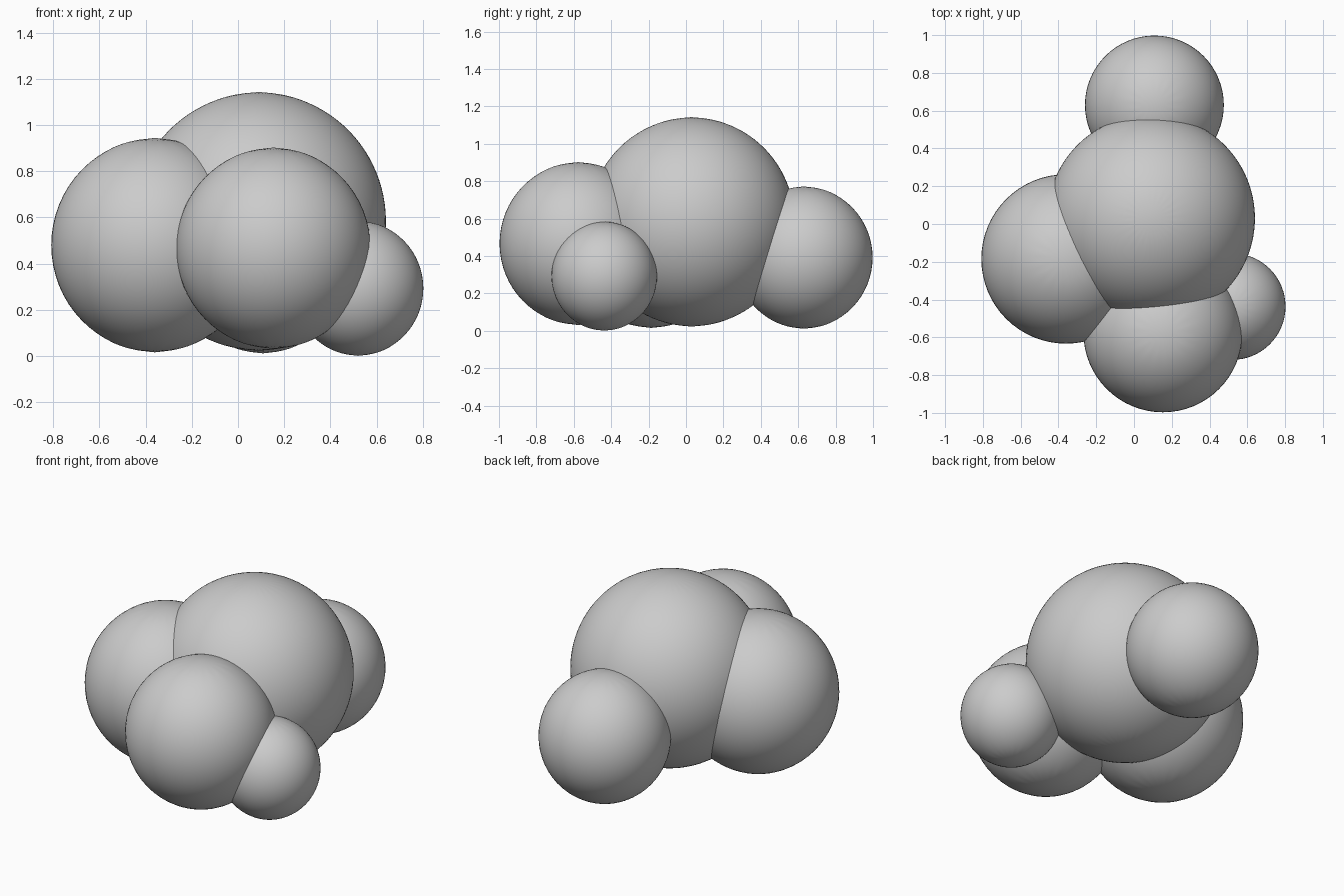
import bpy

if "Cube" in bpy.data.objects:
    bpy.data.objects.remove(bpy.data.objects["Cube"])


def puff(name, center, radius, segments=16, rings=8):
    """Rounded ball: coarse sphere smoothed by subdivision."""
    bpy.ops.mesh.primitive_uv_sphere_add(
        segments=segments, ring_count=rings, radius=radius, location=center)
    ob = bpy.context.object
    ob.name = name
    sub = ob.modifiers.new("smooth", 'SUBSURF')
    sub.levels = sub.render_levels = 2
    bpy.ops.object.shade_smooth()
    return ob


# Large central puff
puff("main_puff", (0.09, 0.03, 0.583), 0.563, 24, 12)

# Smaller puffs around it
puff("left_puff", (-0.36, -0.185, 0.48), 0.472)
puff("front_puff", (0.153, -0.576, 0.467), 0.443)
puff("back_puff", (0.108, 0.63, 0.392), 0.387)
puff("right_puff", (0.52, -0.437, 0.293), 0.297)
